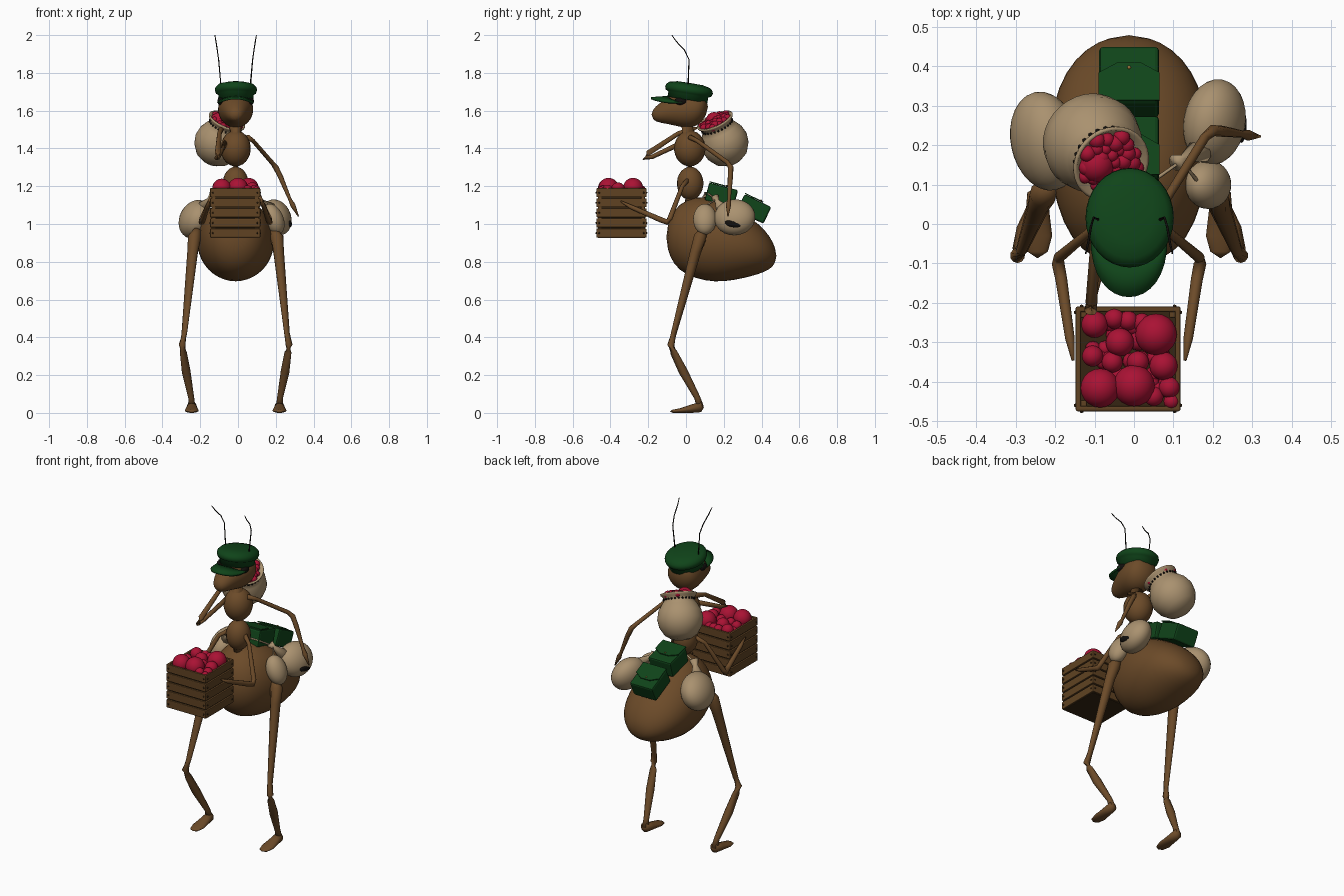
import bpy, bmesh, math, random
from mathutils import Vector, Matrix, Euler

if "Cube" in bpy.data.objects:
    bpy.data.objects.remove(bpy.data.objects["Cube"])
random.seed(4)
CX = -0.0125  # mirror plane of the body


def material(name, rgb):
    m = bpy.data.materials.new(name)
    m.use_nodes = True
    m.diffuse_color = (*rgb, 1)
    m.node_tree.nodes["Principled BSDF"].inputs["Base Color"].default_value = (*rgb, 1)
    return m


SKIN = material("brown_skin", (.15, .07, .022))
WOOD = material("crate_wood", (.115, .055, .016))
DARK = material("dark_wood", (.035, .018, .006))
CLOTH = material("beige_cloth", (.40, .285, .16))
GREEN = material("dark_green", (.005, .058, .010))
RED = material("berry_red", (.40, .006, .034))
BLACK = material("black", (.006, .005, .004))
GOLD = material("brass", (.35, .19, .04))


def finish(name, bm, mat, smooth=True, matrix=None, subdiv=0, bevel=0):
    bmesh.ops.recalc_face_normals(bm, faces=bm.faces)
    me = bpy.data.meshes.new(name)
    bm.to_mesh(me)
    bm.free()
    me.materials.append(mat)
    for p in me.polygons:
        p.use_smooth = smooth
    ob = bpy.data.objects.new(name, me)
    bpy.context.collection.objects.link(ob)
    if matrix:
        ob.matrix_world = matrix
    if subdiv:
        mod = ob.modifiers.new("Subdivision", "SUBSURF")
        mod.levels = mod.render_levels = subdiv
    if bevel:
        mod = ob.modifiers.new("Bevel", "BEVEL")
        mod.width, mod.segments = bevel, 2
    return ob


def loft(name, rings, mat, sides=16, **kw):
    """Skin over rings of (centre, u axis, v axis); a zero axis makes a tip."""
    bm = bmesh.new()
    loops = []
    for c, u, v in rings:
        loops.append([bm.verts.new(c + u * math.cos(a) + v * math.sin(a))
                      for a in (math.tau * i / sides for i in range(sides))])
    for a, b in zip(loops, loops[1:]):
        for i in range(sides):
            j = (i + 1) % sides
            bm.faces.new((a[i], a[j], b[j], b[i]))
    bm.faces.new(loops[0])
    bm.faces.new(loops[-1])
    bmesh.ops.remove_doubles(bm, verts=bm.verts, dist=.0001)
    return finish(name, bm, mat, **kw)


def body(name, sections, mat, x=CX, **kw):
    """Sections along y: (y, bottom, top, half width)."""
    return loft(name, [(Vector((x, y, (b + t) / 2)), Vector((w, 0, 0)), Vector((0, 0, (t - b) / 2)))
                       for y, b, t, w in sections], mat, 20, **kw)


def limb(name, points, radii, mat=SKIN, sides=10):
    pts = [Vector(p) for p in points]
    rings = []
    for i, (p, r) in enumerate(zip(pts, radii)):
        d = (pts[min(i + 1, len(pts) - 1)] - pts[max(i - 1, 0)]).normalized()
        q = d.to_track_quat("Z", "Y")
        rings.append((p, q @ Vector((r, 0, 0)), q @ Vector((0, r, 0))))
    return loft(name, rings, mat, sides)


def lathe(name, profile, mat, matrix, sides=32):
    return loft(name, [(Vector((0, 0, z)), Vector((r, 0, 0)), Vector((0, r, 0))) for r, z in profile],
                mat, sides, matrix=matrix)


def ball(name, c, r, mat, rot=(0, 0, 0), seg=20):
    r = (r, r, r) if isinstance(r, float) else r
    bm = bmesh.new()
    bmesh.ops.create_uvsphere(bm, u_segments=seg, v_segments=seg * 2 // 3, radius=1)
    return finish(name, bm, mat, matrix=Matrix.LocRotScale(Vector(c), Euler([math.radians(a) for a in rot]), Vector(r)))


def box(name, c, size, mat, tilt=0, bevel=.004):
    bm = bmesh.new()
    bmesh.ops.create_cube(bm, size=1, matrix=Matrix.Diagonal((*size, 1)))
    return finish(name, bm, mat, False, Matrix.LocRotScale(Vector(c), Euler((tilt, 0, 0)), None), bevel=bevel)


# Abdomen, thorax and head
body("abdomen", [(-.107, .93, .93, 0), (-.09, .83, 1.03, .09), (-.04, .75, 1.11, .15), (.05, .708, 1.15, .188),
                 (.15, .688, 1.145, .207), (.25, .698, 1.095, .207), (.35, .722, 1.03, .183),
                 (.42, .745, .97, .14), (.465, .775, .90, .08), (.482, .83, .83, 0)], SKIN, subdiv=1)
ball("lower_thorax", (CX, .022, 1.215), (.068, .07, .088), SKIN)
ball("upper_thorax", (CX, .02, 1.40), (.08, .083, .095), SKIN)
limb("neck", [(CX, .02, 1.1), (CX, .02, 1.4), (CX, .0, 1.58)], [.03, .028, .034])
body("head", [(-.186, 1.58, 1.58, 0), (-.168, 1.54, 1.62, .042), (-.10, 1.53, 1.67, .068), (-.04, 1.515, 1.70, .088),
              (.02, 1.503, 1.71, .097), (.07, 1.525, 1.70, .09), (.1, 1.56, 1.69, .065), (.12, 1.62, 1.62, 0)], SKIN, subdiv=1)

# Paired parts: eyes, antennae, crate-holding arms, legs and feet
for s, side in ((1, "left"), (-1, "right")):
    def at(x, y, z):
        return (CX + s * x, y, z)
    ball(side + "_eye", at(.08, -.03, 1.65), (.017, .032, .02), BLACK)
    limb(side + "_antenna", [at(.075, .01, 1.70), at(.09, .016, 1.87), at(.097, -.008, 1.92), at(.104, -.05, 1.965),
                             at(.11, -.075, 2.0)], [.004, .003, .003, .003, .002], BLACK, 6)
    limb(side + "_middle_arm", [at(.04, .015, 1.24), at(.1, -.02, 1.2), at(.178, -.085, 1.03), at(.18, -.10, 1.01),
                                at(.172, -.14, 1.025), at(.15, -.29, 1.09), at(.142, -.345, 1.12)],
         [.014, .011, .014, .016, .015, .012, .004])
    limb(side + "_leg", [at(.20, .09, .97), at(.218, .075, .93), at(.228, .05, .85), at(.272, -.065, .42),
                         at(.283, -.08, .36), at(.277, -.065, .32), at(.262, -.015, .22), at(.235, .06, .08),
                         at(.232, .075, .03)], [.02, .035, .029, .015, .019, .019, .024, .016, .02])
    body(side + "_foot", [(.095, .03, .03, 0), (.08, .004, .06, .026), (.03, 0, .045, .03), (-.03, 0, .025, .037),
                          (-.07, 0, .017, .026), (-.087, .008, .008, 0)], SKIN, x=CX + s * .232)

# Upper arms: one raised to the shoulder sack, one hanging out to the side
limb("right_upper_arm", [(-.06, .0, 1.44), (-.105, -.18, 1.355), (-.11, -.22, 1.35), (-.108, -.20, 1.375),
                         (-.098, -.04, 1.48), (-.09, .03, 1.50), (-.088, .06, 1.51)],
     [.014, .012, .016, .015, .012, .014, .004])
limb("left_upper_arm", [(.05, .02, 1.46), (.08, .06, 1.44), (.18, .22, 1.325), (.20, .237, 1.30), (.225, .235, 1.25),
                        (.275, .228, 1.13), (.29, .225, 1.10), (.32, .222, 1.04)],
     [.014, .011, .012, .015, .014, .009, .014, .003])

# Cap with band and curved brim
cap = Matrix.LocRotScale(Vector((-.011, .014, 1.697)), Euler((math.radians(-9), 0, 0)), Vector((1, 1.14, 1)))
lathe("cap_crown", [(0, .05), (.06, .049), (.095, .040), (.109, .026), (.112, .012), (.107, -.004), (.093, -.012),
                    (.094, -.040), (0, -.040)], GREEN, cap)
bm = bmesh.new()
rows = []
for i in range(17):
    a = math.pi * i / 16
    c, s = math.cos(a), math.sin(a) ** .75
    rows.append([bm.verts.new((CX + (.088 + .006 * k) * c, -.02 - (.08 + .085 * k) * s,
                               1.672 - .006 * k - .025 * c * c)) for k in (0, .5, 1)])
for a, b in zip(rows, rows[1:]):
    for k in (0, 1):
        bm.faces.new((a[k], a[k + 1], b[k + 1], b[k]))
brim = finish("cap_brim", bm, GREEN)
thick = brim.modifiers.new("Solidify", "SOLIDIFY")
thick.thickness, thick.offset = .012, 0

# Slatted crate
KX, KY, HALF = -.015, -.342, .132
box("crate_floor", (KX, KY, .935), (.25, .25, .02), DARK)
box("crate_fill", (KX, KY, 1.05), (.245, .245, .22), DARK)
for i in range(5):
    z = .952 + i * .0535
    for s in (1, -1):
        box("crate_slat_front_back", (KX, KY + s * (HALF - .006), z), (HALF * 2, .014, .047), WOOD)
        box("crate_slat_side", (KX + s * (HALF - .006), KY, z), (.014, HALF * 2, .047), WOOD)
        for t in (1, -1):
            ball("crate_nail", (KX + s * .118, KY + t * (HALF + .001), z), .005, DARK, seg=6)
            ball("crate_nail", (KX + t * (HALF + .001), KY + s * .118, z), .005, DARK, seg=6)
for sx in (1, -1):
    for sy in (1, -1):
        box("crate_post", (KX + sx * .114, KY + sy * .114, 1.058), (.02, .02, .255), WOOD)

# Berries heaped in the crate: large ones placed, small ones scattered
for x, y, r in [(.056, -.28, .053), (-.086, -.416, .05), (.0, -.41, .053), (-.036, -.30, .036), (.075, -.36, .036),
                (-.10, -.255, .034), (-.105, -.335, .027), (-.055, -.35, .027), (.01, -.35, .028), (-.05, -.24, .026),
                (-.015, -.245, .025), (.05, -.437, .025), (.09, -.415, .027), (.095, -.45, .02), (.02, -.25, .024)]:
    ball("crate_berry", (x, y, 1.17 + .4 * r), r, RED)
for i in range(40):
    ball("small_crate_berry", (KX + random.uniform(-.098, .098), KY + random.uniform(-.098, .098), 1.165),
         random.uniform(.018, .026), RED, seg=12)

# Open shoulder sack with rolled collar, stitches and berries
tilt = Vector((.34, -.38, .85)).to_track_quat("Z", "Y")
sack = Matrix.LocRotScale(Vector((-.105, .205, 1.43)), tilt, None)
lathe("shoulder_sack", [(0, -.122), (.05, -.115), (.09, -.09), (.118, -.045), (.127, 0), (.118, .045), (.098, .08),
                        (.082, .103), (.088, .118), (.1, .130), (.102, .138), (.094, .141), (.082, .126), (0, .115)],
      CLOTH, sack)
for i in range(26):
    a = math.tau * i / 26
    ball("sack_stitch", sack @ Vector((.086 * math.cos(a), .086 * math.sin(a), .106)), .006, BLACK, seg=6)
ball("large_sack_berry", sack @ Vector((-.03, .02, .125)), .045, RED)
for i in range(34):
    a, d = i * 2.4, .078 * math.sqrt((i + .5) / 34)
    ball("sack_berry", sack @ Vector((d * math.cos(a), d * math.sin(a), .145 - d * .2)),
         random.uniform(.014, .023), RED, seg=12)

# Side bags slung over the abdomen, with ties
ball("right_side_bag", (-.225, .21, 1.025), (.083, .127, .106), CLOTH, (0, 25, 12), 28)
ball("left_side_bag", (.204, .258, 1.035), (.075, .11, .098), CLOTH, (0, -22, -10), 28)
ball("left_small_bag", (.188, .10, 1.025), (.053, .062, .085), CLOTH, (0, -22, 0), 28)
ball("bag_lacing", (.272, .25, 1.0), (.014, .045, .018), BLACK, (-12, 0, 0))
limb("right_bag_neck", [(-.19, .16, 1.08), (-.15, .125, 1.125), (-.13, .11, 1.15)], [.04, .016, .026], CLOTH)
limb("left_bag_neck", [(.17, .19, 1.08), (.125, .165, 1.12), (.105, .155, 1.14)], [.035, .012, .022], CLOTH)
limb("bag_cord", [(-.14, .12, 1.14), (-.07, .10, 1.165), (.05, .11, 1.165), (.12, .16, 1.13), (.16, .11, 1.10)],
     [.005] * 5, CLOTH, 6)

# Two green satchels on the back, each with pointed flap and button
for name, y, z, deg in (("front", .187, 1.152, -15), ("rear", .36, 1.08, -26)):
    t = math.radians(deg)
    box(name + "_satchel", (CX, y, z), (.152, .158, .098), GREEN, t, .01)
    place = Matrix.LocRotScale(Vector((CX, y, z)), Euler((t, 0, 0)), None)
    bm = bmesh.new()
    flap = bm.faces.new([bm.verts.new(p) for p in ((-.077, -.078, .05), (.077, -.078, .05), (.077, .0, .05),
                                                   (.03, .028, .05), (-.03, .028, .05), (-.077, .0, .05))])
    top = bmesh.ops.extrude_face_region(bm, geom=[flap])
    for v in top["geom"]:
        if isinstance(v, bmesh.types.BMVert):
            v.co.z += .006
    finish(name + "_satchel_flap", bm, GREEN, False, place)
    ball(name + "_satchel_button", place @ Vector((0, .014, .056)), .005, GOLD, seg=8)
